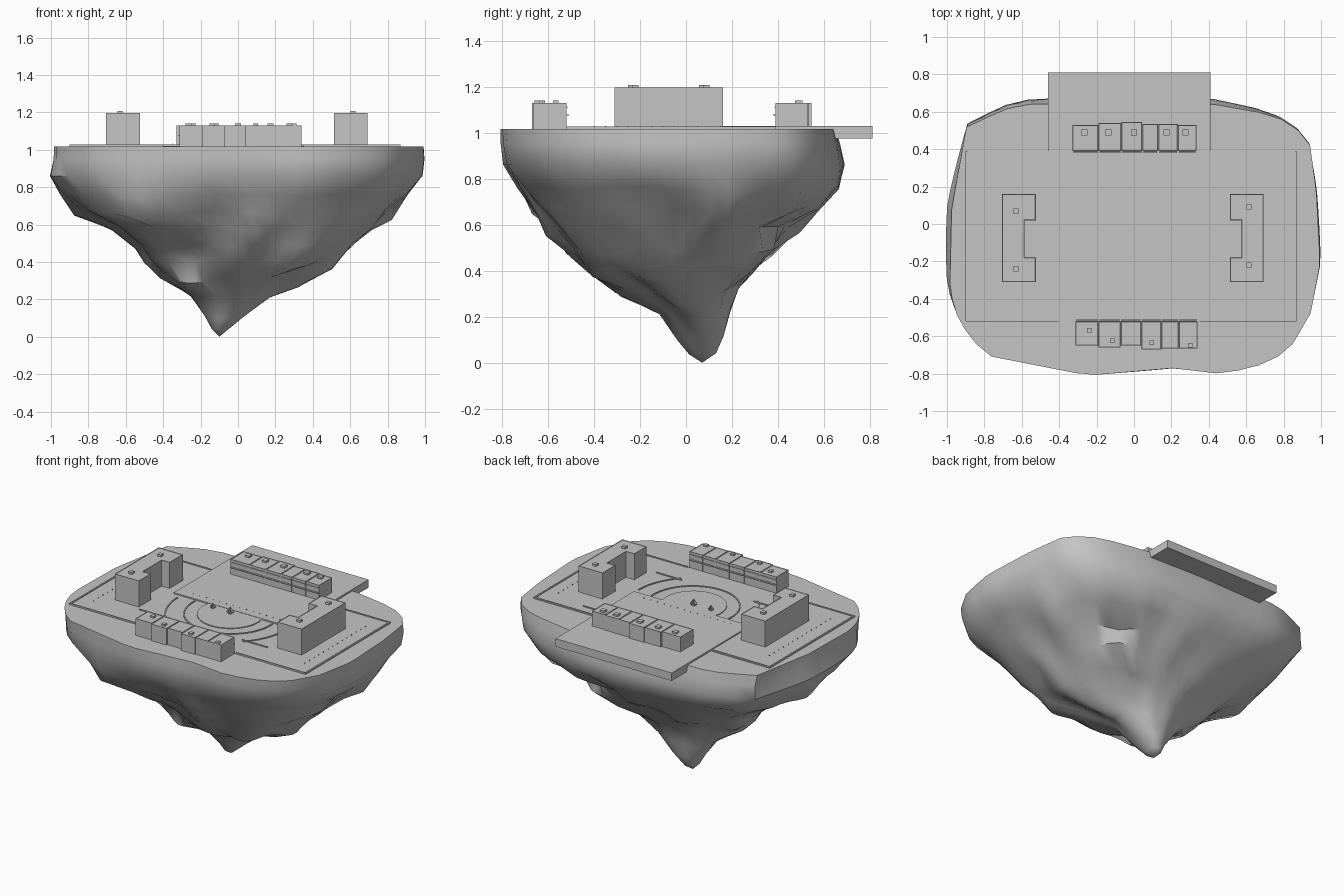
import bpy
import bmesh
import math
from mathutils import Vector, noise

default_cube = bpy.data.objects.get("Cube")
if default_cube:
    bpy.data.objects.remove(default_cube, do_unlink=True)

# One plain grey for everything
stone_grey = bpy.data.materials.new("stone_grey")
stone_grey.use_nodes = True
GREY = (0.56, 0.56, 0.56, 1.0)
stone_grey.diffuse_color = GREY
stone_grey.node_tree.nodes["Principled BSDF"].inputs["Base Color"].default_value = GREY

GROUND = 1.017
CURB_TOP = 1.027


def finish(name, bm, smooth_angle=None):
    """Turn a bmesh into a named object with the shared material."""
    bmesh.ops.recalc_face_normals(bm, faces=bm.faces[:])
    mesh = bpy.data.meshes.new(name)
    bm.to_mesh(mesh)
    bm.free()
    mesh.materials.append(stone_grey)
    obj = bpy.data.objects.new(name, mesh)
    bpy.context.collection.objects.link(obj)
    if smooth_angle:
        bpy.ops.object.select_all(action='DESELECT')
        obj.select_set(True)
        bpy.context.view_layer.objects.active = obj
        bpy.ops.object.shade_smooth_by_angle(angle=math.radians(smooth_angle))
    return obj


def add_prism(bm, outline, bottom, top, rim=0.0):
    """Extrude a flat outline; a rim leaves a low parapet around the roof."""
    base = bm.faces.new([bm.verts.new((x, y, bottom)) for x, y in outline])
    extruded = bmesh.ops.extrude_face_region(bm, geom=[base], use_keep_orig=True)["geom"]
    verts = [g for g in extruded if isinstance(g, bmesh.types.BMVert)]
    roof = [g for g in extruded if isinstance(g, bmesh.types.BMFace)]
    bmesh.ops.translate(bm, verts=verts, vec=(0, 0, top - bottom))
    if rim:
        bmesh.ops.recalc_face_normals(bm, faces=bm.faces[:])
        bmesh.ops.inset_region(bm, faces=roof, thickness=rim, use_even_offset=True)
        bmesh.ops.translate(bm, verts=roof[0].verts[:], vec=(0, 0, -rim))


def rect(x_min, x_max, y_min, y_max):
    return [(x_min, y_min), (x_max, y_min), (x_max, y_max), (x_min, y_max)]


def square(x, y, half):
    return rect(x - half, x + half, y - half, y + half)


def prism(name, outline, bottom, top, rim=0.0):
    bm = bmesh.new()
    add_prism(bm, outline, bottom, top, rim)
    return finish(name, bm)


# Floating rock: plan outline lofted down through shrinking levels
outline = [(.99, -.2), (.97, .2), (.93, .49), (.75, .61), (.42, .67), (0, .68),
           (-.47, .67), (-.63, .67), (-.9, .55), (-.98, .1), (-.99, -.35),
           (-.94, -.52), (-.8, -.7), (-.55, -.75), (-.25, -.81), (.2, -.77),
           (.45, -.8), (.63, -.77), (.82, -.68), (.94, -.47)]
# Each level: height, x_min, x_max, y_min, y_max
levels = [(GROUND, -.985, .995, -.81, .65), (.95, -.99, 1, -.81, .67),
          (.86, -1.01, .99, -.8, .69), (.76, -.94, .9, -.73, .67),
          (.67, -.85, .81, -.66, .59), (.58, -.68, .71, -.59, .47),
          (.49, -.58, .61, -.51, .38), (.4, -.51, .5, -.43, .31),
          (.31, -.39, .32, -.31, .24), (.21, -.26, .18, -.13, .18),
          (.11, -.18, .04, -.04, .16), (.04, -.14, -.05, .01, .13)]
# Lumps and hanging spurs: place, reach, push
lumps = [((.72, .48, .58), .1, (.02, .04, -.09)), ((.45, -.07, .38), .1, (.03, 0, -.07)),
         ((-.49, -.6, .67), .16, (-.03, -.06, -.03)), ((-.84, -.1, .67), .13, (-.02, 0, -.03)),
         ((.62, -.1, .52), .13, (.05, 0, 0)), ((.83, .2, .67), .1, (.03, 0, -.06)),
         ((.42, .3, .52), .15, (.03, .04, 0)), ((.5, .42, .58), .09, (-.05, -.06, .04)),
         ((-.3, -.4, .47), .13, (.02, .05, .03))]
SEGMENTS = 60


def ray_radius(angle):
    """Distance from the plan centre to the normalised outline."""
    points = [Vector((x / .99, (y + .065) / .745)) for x, y in outline]
    ray = Vector((math.cos(angle), math.sin(angle)))
    for a, b in zip(points, points[1:] + points[:1]):
        edge = b - a
        cross = ray.x * edge.y - ray.y * edge.x
        along = (a.x * ray.y - a.y * ray.x) / cross if cross else -1
        dist = (a.x * edge.y - a.y * edge.x) / cross if cross else -1
        if 0 <= along <= 1 and dist > 0:
            return dist
    return 1.0


def rock_point(angle, z, x_min, x_max, y_min, y_max):
    depth = GROUND - z
    roundness = min(1, depth * 1.1)
    radius = ray_radius(angle) * (1 - roundness) + roundness
    out = Vector((math.cos(angle), math.sin(angle), 0))
    point = Vector(((x_min + x_max) / 2 + (x_max - x_min) / 2 * radius * out.x,
                    (y_min + y_max) / 2 + (y_max - y_min) / 2 * radius * out.y, z))
    rough = max(0, min(depth - .16, .3, z)) * .22
    bump = noise.noise(point * 3.3) + .5 * noise.noise(point * 8)
    moved = point + out * rough * bump
    moved.z += rough * .7 * noise.noise(point * 5 + Vector((5, 3, 1)))
    for place, reach, push in lumps:
        gap = (point - Vector(place)).length / reach
        moved += Vector(push) * math.exp(-gap * gap)
    return moved


bm = bmesh.new()
rings = [[bm.verts.new(rock_point(math.tau * i / SEGMENTS, *level)) for i in range(SEGMENTS)]
         for level in levels]
bm.faces.new(rings[0])
for upper, lower in zip(rings, rings[1:]):
    for i in range(SEGMENTS):
        j = (i + 1) % SEGMENTS
        bm.faces.new((upper[i], upper[j], lower[j], lower[i]))
tip = bm.verts.new((-.1, .07, 0))
for i in range(SEGMENTS):
    bm.faces.new((rings[-1][i], rings[-1][(i + 1) % SEGMENTS], tip))
finish("floating_rock", bm, 42)

# Paved ground, back terrace and round plaza
prism("paved_ground", rect(-.9, .87, -.52, .39), 1.0, 1.021)
prism("back_terrace", rect(-.46, .41, -.03, .81), .975, 1.029)
bm = bmesh.new()
bmesh.ops.create_cone(bm, cap_ends=True, segments=48, radius1=.205, radius2=.205, depth=.03)
bmesh.ops.translate(bm, verts=bm.verts[:], vec=(0, -.08, 1.012))
finish("round_plaza", bm)

# Curbs: perimeter, front strips and the arcs round the plaza
bm = bmesh.new()
for x in (-.9, .86):
    add_prism(bm, rect(x, x + .01, -.52, .39), 1.0, CURB_TOP)
for x_min, x_max, y in [(-.9, -.4, -.52), (.35, .87, -.52), (-.9, -.46, .38), (.41, .87, .38),
                        (-.5, -.27, -.345), (.27, .46, -.345), (.41, .55, .31)]:
    add_prism(bm, rect(x_min, x_max, y, y + .008), 1.0, CURB_TOP)
for radius, start, end in [(.295, 175, 365), (.41, 180, 225), (.41, 315, 360)]:
    arc = [math.radians(start + (end - start) * i / 24) for i in range(25)]
    add_prism(bm, [(radius * math.cos(a), radius * math.sin(a) - .07) for a in arc]
              + [((radius - .008) * math.cos(a), (radius - .008) * math.sin(a) - .07)
                 for a in reversed(arc)], 1.0, CURB_TOP)
finish("curbs", bm)

# Tall notched blocks on both sides
for side, x_out, x_in, x_notch, vent_x, shift in [("left", .693, .513, .575, .615, 0),
                                                  ("right", -.705, -.525, -.585, -.63, -.02)]:
    plan = [(x_out, -.31), (x_out, .16), (x_in, .16), (x_in, .02),
            (x_notch, .02), (x_notch, -.18), (x_in, -.18), (x_in, -.31)]
    prism(side + "_block", plan, 1.0, 1.197, .003)
    for y in (.09, -.22):
        prism(side + "_block_vent", square(vent_x, y + shift, .013), 1.185, 1.208)


# Two terraces of narrow houses facing the plaza
def house_row(name, walls, inner, outers, vents, facing):
    for i, outer in enumerate(outers):
        left, right = walls[i], walls[i + 1]
        prism(name + "_house", rect(left + .001, right - .001, min(inner, outer),
                                    max(inner, outer)), 1.0, 1.13, .003)
        # Cornice and shop canopy
        for z, reach in [(1.108, .005), (1.075, .011)]:
            edge = inner + facing * reach
            prism(name + "_ledge", rect(left + .006, right - .006, min(inner, edge),
                                        max(inner, edge)), z, z + .005)
    for x, y in vents:
        prism(name + "_vent", square(x, y, .016 if facing < 0 else .012), 1.12, 1.139)


house_row("back", [-.33, -.19, -.067, .045, .13, .235, .335], .39,
          [.53, .54, .545, .535, .535, .53],
          [(x, .49) for x in (-.265, -.137, 0, .175, .275)], -1)
house_row("front", [-.313, -.19, -.072, .04, .147, .238, .34], -.52,
          [-.65, -.66, -.65, -.67, -.665, -.665],
          [(-.238, -.567), (-.115, -.625), (.094, -.636), (.302, -.647)], 1)

# Small plaza ornaments: crossed blades on a plinth
for x, size in [(-.005, .026), (-.135, .02)]:
    bm = bmesh.new()
    add_prism(bm, square(x, -.075, size * .4), 1.015, 1.035)
    for turn in (.3, 1.35, 2.4):
        dx, dy = size * math.cos(turn), size * math.sin(turn)
        corners = [(-dx, -dy, 1.035), (dx, dy, 1.035), (0, 0, 1.035 + size * 1.5)]
        bm.faces.new([bm.verts.new((x + px, py - .075, pz)) for px, py, pz in corners])
    finish("plaza_ornament", bm)

# Small bollards along the paving edges
bm = bmesh.new()
for i in range(14):
    for x in (-.8, .78):
        add_prism(bm, square(x, -.4 + i * .05, .0015), 1.01, 1.028)
    add_prism(bm, square(-.35 + i * .05, .02, .0015), 1.01, 1.034)
finish("bollards", bm)
